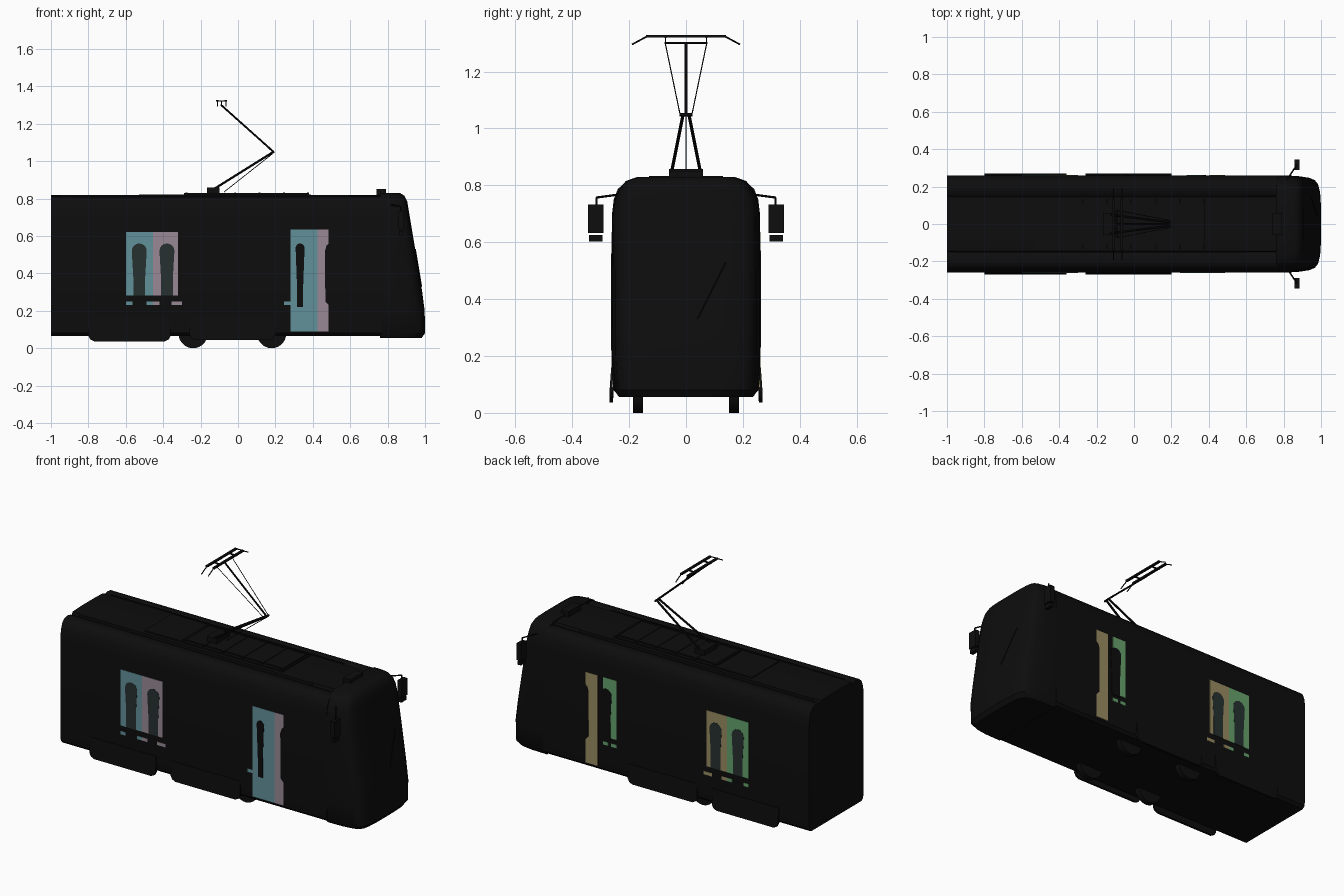
import bpy, bmesh, math
from mathutils import Vector

old = bpy.data.objects.get("Cube")
if old:
    bpy.data.objects.remove(old, do_unlink=True)


def material(name, rgb):
    m = bpy.data.materials.new(name)
    m.use_nodes = True
    m.diffuse_color = (*rgb, 1)
    m.node_tree.nodes["Principled BSDF"].inputs["Base Color"].default_value = (*rgb, 1)
    return m


BLACK = material("black paint", (0.004, 0.004, 0.004))
GLASS = material("dark glass", (0.02, 0.03, 0.03))
TEAL = material("teal door", (0.12, 0.28, 0.32))
PINK = material("mauve door", (0.32, 0.25, 0.30))
TAN = material("tan door", (0.32, 0.26, 0.12))
GREEN = material("green door", (0.13, 0.36, 0.15))


def finish(name, bm, mat, smooth=None):
    bmesh.ops.remove_doubles(bm, verts=bm.verts, dist=1e-5)
    bmesh.ops.recalc_face_normals(bm, faces=bm.faces)
    me = bpy.data.meshes.new(name)
    bm.to_mesh(me)
    bm.free()
    ob = bpy.data.objects.new(name, me)
    bpy.context.collection.objects.link(ob)
    me.materials.append(mat)
    if smooth:
        bpy.ops.object.select_all(action="DESELECT")
        ob.select_set(True)
        bpy.context.view_layer.objects.active = ob
        bpy.ops.object.shade_smooth_by_angle(angle=math.radians(smooth))
    return ob


def box(name, x, y, z, mat=BLACK):
    bm = bmesh.new()
    bmesh.ops.create_cube(bm, size=1)
    for v in bm.verts:
        v.co = [lo + (c + 0.5) * (hi - lo) for c, (lo, hi) in zip(v.co, (x, y, z))]
    return finish(name, bm, mat)


def rod(name, a, b, r, sides=8):
    a, b = Vector(a), Vector(b)
    bm = bmesh.new()
    bmesh.ops.create_cone(bm, cap_ends=True, segments=sides, radius1=r, radius2=r, depth=(b - a).length)
    turn = (b - a).to_track_quat("Z", "Y").to_matrix().to_4x4()
    turn.translation = (a + b) / 2
    bm.transform(turn)
    return finish(name, bm, BLACK, 40)


def loft(name, rings, mat=BLACK, smooth=None, caps=True):
    bm = bmesh.new()
    rows = [[bm.verts.new(p) for p in ring] for ring in rings]
    for a, b in zip(rows, rows[1:]):
        for i in range(len(a)):
            j = (i + 1) % len(a)
            bm.faces.new((a[i], a[j], b[j], b[i]))
    if caps:
        bm.faces.new(rows[0])
        bm.faces.new(rows[-1])
    return finish(name, bm, mat, smooth)


def plate(name, side, outline, mat, level=1):
    # thin side panel cut to an outline in x and z
    ys = (side * 0.256, side * (0.2605 + 0.0012 * level))
    return loft(name, [[(x, y, z) for x, z in outline] for y in ys], mat)


def rect(x0, x1, z0, z1):
    return [(x0, z0), (x1, z0), (x1, z1), (x0, z1)]


def arch(x0, x1, z0, z1):
    r, c = (x1 - x0) / 2, (x0 + x1) / 2
    top = [(c + r * math.cos(i * math.pi / 8), z1 - r + r * math.sin(i * math.pi / 8)) for i in range(9)]
    return [(x0 + 0.008, z0), (x1 - 0.008, z0), (x1 - 0.008, z0 + 0.1)] + top + [(x0 + 0.008, z0 + 0.1)]


def mirrored(half):
    return half + [(-y, z) for y, z in reversed(half)]


# Passenger body with grooved roof
lower = [(0.24, 0.065), (0.255, 0.08), (0.26, 0.12), (0.26, 0.7)]
roof = [(0.254, 0.75), (0.24, 0.787), (0.218, 0.806), (0.19, 0.81), (0.16, 0.803),
        (0.15, 0.795), (0.145, 0.815), (0.06, 0.818)]
section = mirrored(lower + roof)
loft("body", [[(x, y, z) for y, z in section] for x in (-1, 0.77)], BLACK, 35)

# Driver cab: sloping front with rounded corners
front = [(0.055, 0.982), (0.08, 1.0), (0.2, 0.998), (0.3, 0.985), (0.785, 0.905), (0.815, 0.89), (0.83, 0.865)]


def front_x(z):
    for (z0, x0), (z1, x1) in zip(front, front[1:]):
        if z <= z1:
            return x0 + (x1 - x0) * (z - z0) / (z1 - z0)
    return front[-1][1]


cab = mirrored([(0.235, 0.055), (0.253, 0.08), (0.26, 0.2), (0.26, 0.3), (0.26, 0.5), (0.258, 0.7),
                (0.25, 0.75), (0.235, 0.785), (0.212, 0.815), (0.17, 0.83)])
steps = [(0, 1), (0.45, 0.99), (0.75, 0.95), (0.87, 0.9), (0.94, 0.82), (0.98, 0.66), (1, 0.35), (1, 0)]
loft("cab", [[(0.76 + t * (front_x(z) - 0.76), y * w, z) for y, z in cab] for t, w in steps],
     BLACK, 35, caps=False)
box("cab_roof_light", (0.74, 0.79), (-0.06, 0.06), (0.81, 0.85))

# Roof equipment
box("roof_panel_low", (-0.53, 0.39), (-0.13, 0.13), (0.8, 0.823))
box("roof_panel_high", (-0.29, 0.38), (-0.11, 0.11), (0.8, 0.829))
for i in range(6):
    x = -0.28 + i * 0.13
    box("roof_rib", (x, x + 0.01), (-0.13, 0.13), (0.81, 0.832))
for s in (-1, 1):
    box("roof_rail", (-0.95, 0.6), sorted((s * 0.148, s * 0.156)), (0.795, 0.818))

# Pantograph
box("pantograph_base", (-0.165, -0.1), (-0.06, 0.06), (0.82, 0.858))
for s in (-1, 1):
    rod("lower_arm", (-0.13, s * 0.05, 0.85), (0.19, s * 0.01, 1.05), 0.006)
    rod("upper_brace", (0.19, s * 0.02, 1.045), (-0.09, s * 0.073, 1.30), 0.002, 6)
    for x in (-0.11, -0.065):
        rod("head_horn", (x, s * 0.138, 1.323), (x, s * 0.19, 1.295), 0.003, 6)
    box("head_link", (-0.117, -0.058), sorted((s * 0.068, s * 0.076)), (1.318, 1.324))
    rod("head_hanger", (-0.088, s * 0.072, 1.298), (-0.088, s * 0.072, 1.322), 0.002, 6)
for x in (-0.11, -0.065):
    box("contact_strip", (x - 0.007, x + 0.007), (-0.14, 0.14), (1.319, 1.328))
rod("control_rod", (-0.075, 0, 0.835), (0.185, 0, 1.04), 0.002, 6)
rod("upper_arm", (0.19, 0, 1.05), (-0.09, 0, 1.30), 0.005)
rod("elbow", (0.19, -0.022, 1.048), (0.19, 0.022, 1.048), 0.006)
rod("head_bar", (-0.09, -0.075, 1.30), (-0.09, 0.075, 1.30), 0.003)

# Side skirts, wheels and mirrors on both sides
for s in (-1, 1):
    for x0, x1, z0 in ((-0.8, -0.36, 0.037), (-0.26, 0.2, 0.045)):
        shape = [(x0, 0.16), (x0, z0 + 0.03), (x0 + 0.01, z0 + 0.01), (x0 + 0.03, z0),
                 (x1 - 0.03, z0), (x1 - 0.01, z0 + 0.01), (x1, z0 + 0.03), (x1, 0.16)]
        loft("side_skirt", [[(x, s * (d + (0.006 if z < 0.15 else 0)), z) for x, z in shape]
                            for d in (0.25, 0.263)])
    for x in (-0.24, 0.18):
        rod("wheel", (x, s * 0.152, 0.078), (x, s * 0.186, 0.078), 0.078, 28)
    rod("mirror_arm", (0.82, s * 0.24, 0.767), (0.87, s * 0.315, 0.757), 0.004)
    rod("mirror_stem", (0.87, s * 0.315, 0.757), (0.87, s * 0.315, 0.73), 0.004)
    box("mirror", (0.857, 0.885), sorted((s * 0.29, s * 0.345)), (0.632, 0.733))
    box("mirror_lower", (0.86, 0.882), sorted((s * 0.294, s * 0.341)), (0.603, 0.626))

# Windscreen wiper
rod("wiper", (front_x(0.53) + 0.002, 0.14, 0.53), (front_x(0.33) + 0.002, 0.04, 0.33), 0.002, 6)

# Rear double doors: two coloured leaves with arched glass, sill strips below
for s, back, fore in ((-1, TEAL, PINK), (1, GREEN, TAN)):
    for x0, x1, mat in ((-0.6, -0.455, back), (-0.455, -0.32, fore)):
        plate("rear_door_leaf", s, rect(x0, x1, 0.283, 0.62), mat)
    for x0, x1 in ((-0.568, -0.488), (-0.42, -0.34)):
        plate("rear_door_glass", s, arch(x0, x1, 0.283, 0.56), GLASS, 2)
    for x0, x1, mat in ((-0.6, -0.565, back), (-0.49, -0.455, back), (-0.455, -0.42, fore), (-0.355, -0.3, fore)):
        plate("rear_door_sill", s, rect(x0, x1, 0.23, 0.25), mat)

# Front door, right side
plate("front_door_leaf", -1, rect(0.28, 0.425, 0.09, 0.635), TEAL)
plate("front_door_leaf", -1, rect(0.425, 0.485, 0.09, 0.635), PINK)
plate("front_door_glass", -1, arch(0.308, 0.356, 0.22, 0.56), BLACK, 2)
plate("front_door_sill", -1, rect(0.245, 0.28, 0.23, 0.25), TEAL)

# Front door, left side
plate("front_door_leaf", 1, rect(0.405, 0.485, 0.09, 0.635), TAN)
plate("front_door_leaf", 1, rect(0.28, 0.37, 0.28, 0.635), GREEN)
plate("front_door_glass", 1, arch(0.312, 0.385, 0.27, 0.57), BLACK, 2)
for x0, x1 in ((0.28, 0.315), (0.335, 0.37)):
    plate("front_door_sill", 1, rect(x0, x1, 0.23, 0.25), GREEN)

# Curved cut-outs at the fore edge of the front doors
for s in (-1, 1):
    plate("front_door_edge", s, [(0.467, 0.25), (0.486, 0.23), (0.486, 0.56), (0.474, 0.55), (0.465, 0.52)], BLACK, 2)
